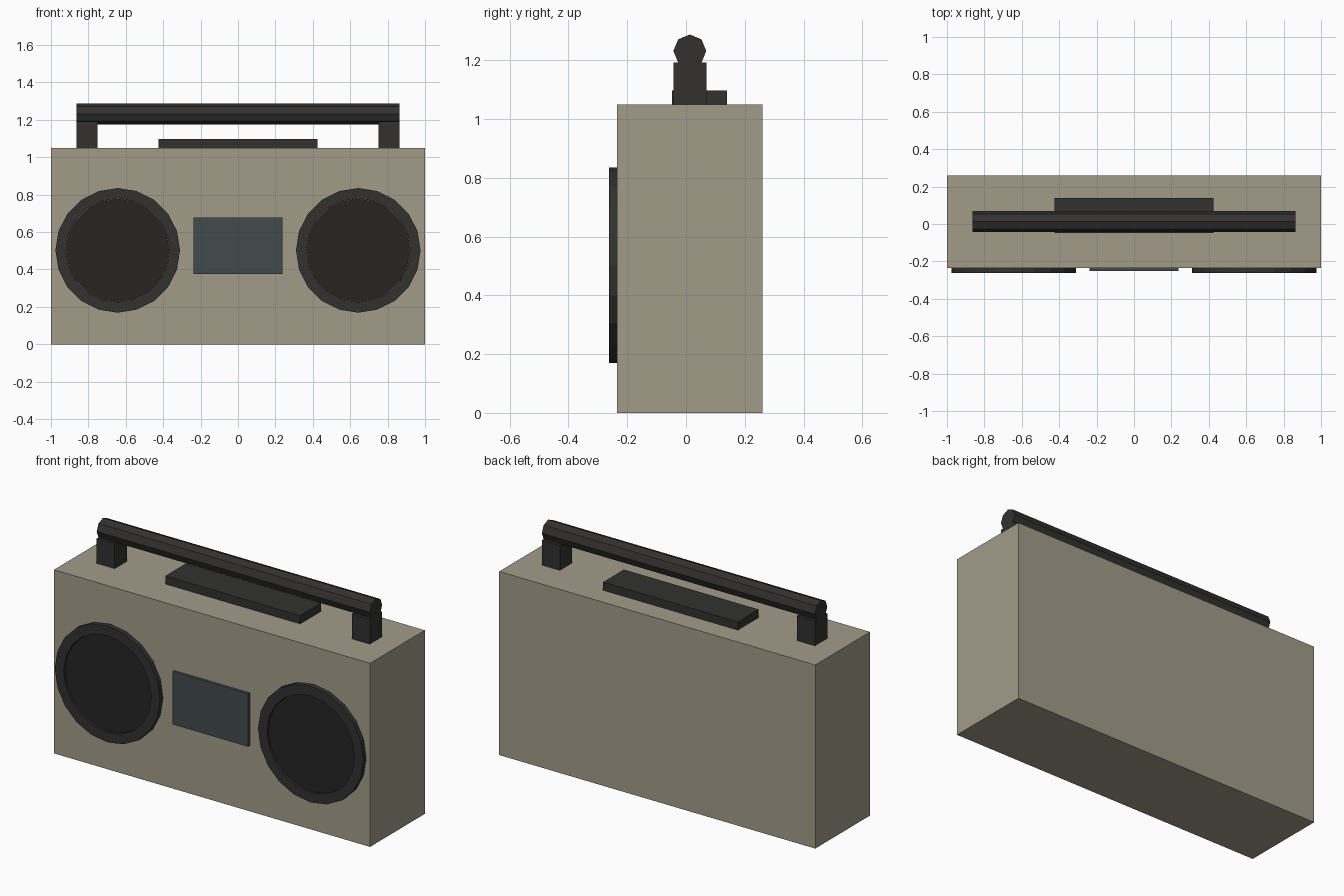
import bpy, bmesh
from math import pi, cos, sin

if "Cube" in bpy.data.objects:
    bpy.data.objects.remove(bpy.data.objects["Cube"])


def material(name, rgb):
    m = bpy.data.materials.new(name)
    m.diffuse_color = (*rgb, 1)
    m.use_nodes = True
    m.node_tree.nodes["Principled BSDF"].inputs["Base Color"].default_value = m.diffuse_color
    return m


CASE = material("case_beige", (0.36, 0.33, 0.25))
DARK = material("dark_plastic", (0.032, 0.031, 0.030))
MESH = material("grille_black", (0.019, 0.018, 0.017))
GLASS = material("deck_glass", (0.055, 0.07, 0.075))


def finish(name, bm, mat):
    bmesh.ops.recalc_face_normals(bm, faces=bm.faces)
    me = bpy.data.meshes.new(name)
    bm.to_mesh(me)
    bm.free()
    me.materials.append(mat)
    ob = bpy.data.objects.new(name, me)
    bpy.context.collection.objects.link(ob)
    return ob


def box(name, x, y, z, mat):
    """Box from (min, max) ranges."""
    bm = bmesh.new()
    bmesh.ops.create_cube(bm, size=1)
    for v in bm.verts:
        v.co = [r[0] + (c + 0.5) * (r[1] - r[0]) for c, r in zip(v.co, (x, y, z))]
    return finish(name, bm, mat)


def lathe_y(name, x, z, profile, sides, mat):
    """Revolve a closed (radius, y) profile about a y-parallel axis."""
    bm = bmesh.new()
    rings = [[bm.verts.new((x + r * cos(2 * pi * i / sides), y,
                            z + r * sin(2 * pi * i / sides)))
              for i in range(sides)] for r, y in profile]
    for a, b in zip(rings, rings[1:] + rings[:1]):
        for i in range(sides):
            j = (i + 1) % sides
            bm.faces.new((a[i], a[j], b[j], b[i]))
    return finish(name, bm, mat)


def disc_y(name, x, z, radius, y0, y1, sides, mat):
    """Solid disc facing the front."""
    bm = bmesh.new()
    f = bm.faces.new([bm.verts.new((x + radius * cos(2 * pi * i / sides), y0,
                                    z + radius * sin(2 * pi * i / sides)))
                      for i in range(sides)])
    ext = bmesh.ops.extrude_face_region(bm, geom=[f], use_keep_orig=True)
    for v in ext["geom"]:
        if isinstance(v, bmesh.types.BMVert):
            v.co.y = y1
    return finish(name, bm, mat)


# Case, tape deck window and top button panel
box("case", (-1, 1), (-0.235, 0.26), (0, 1.05), CASE)
box("tape_window", (-0.239, 0.239), (-0.25, -0.23), (0.375, 0.678), GLASS)
box("button_panel", (-0.426, 0.426), (-0.047, 0.14), (1.04, 1.097), DARK)

# Speakers and handle posts, mirrored left and right
for side, s in (("left", -1), ("right", 1)):
    lathe_y(side + "_speaker_ring", s * 0.643, 0.502,
            [(0.333, -0.23), (0.333, -0.262), (0.277, -0.262), (0.277, -0.23)],
            20, DARK)
    disc_y(side + "_speaker_grille", s * 0.643, 0.502, 0.276, -0.25, -0.23, 20, MESH)
    xs = sorted((s * 0.75, s * 0.864))
    box(side + "_handle_post", xs, (-0.043, 0.069), (1.04, 1.192), DARK)

# Eight-sided handle bar
bm = bmesh.new()
bmesh.ops.create_cone(bm, cap_ends=True, segments=8, radius1=0.056, radius2=0.056, depth=1.728)
for v in bm.verts:
    v.co = (v.co.z, v.co.x + 0.013, v.co.y + 1.232)
finish("handle_bar", bm, DARK)
